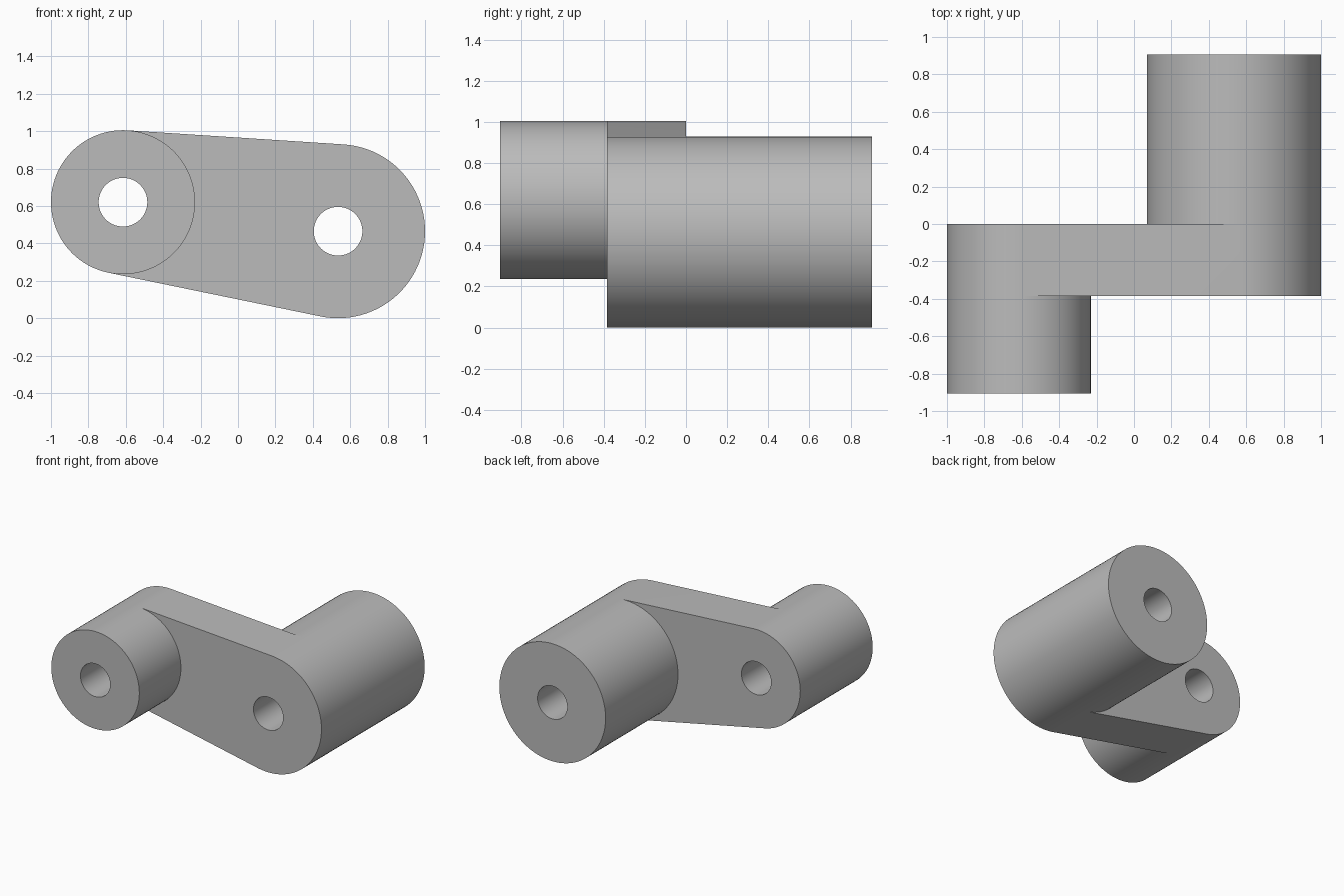
import bpy, bmesh
from math import asin, atan2, cos, sin, pi, hypot, radians

cube = bpy.data.objects.get("Cube")
if cube:
    bpy.data.objects.remove(cube, do_unlink=True)

# Main dimensions: centres (x, z), radii and depth levels along y
SMALL, SMALL_R = (-0.615, 0.62), 0.385
LARGE, LARGE_R = (0.535, 0.465), 0.465
HOLE_R = 0.13
FRONT, WEB_FRONT, WEB_BACK, BACK = -0.905, -0.385, 0.0, 0.905
STEPS = 48

# Directions in which the two straight sides touch both round ends
dx, dz = LARGE[0] - SMALL[0], LARGE[1] - SMALL[1]
tilt = atan2(dz, dx)
spread = asin((LARGE_R - SMALL_R) / hypot(dx, dz))
top = tilt + spread + pi / 2
bottom = tilt - spread - pi / 2

bm = bmesh.new()


def arc(centre, radius, start, end):
    angles = [start + (end - start) * i / STEPS for i in range(STEPS + 1)]
    return [(centre[0] + radius * cos(a), centre[1] + radius * sin(a)) for a in angles]


def strip(line_a, y_a, line_b, y_b):
    """Quads between two matching lines of points."""
    rows = [[bm.verts.new((x, y, z)) for x, z in line]
            for line, y in ((line_a, y_a), (line_b, y_b))]
    for i in range(len(line_a) - 1):
        bm.faces.new((rows[0][i], rows[0][i + 1], rows[1][i + 1], rows[1][i]))


def arcs(centre, radius):
    """Right half from bottom to top, then left half from top to bottom."""
    return arc(centre, radius, bottom, top), arc(centre, radius, top, bottom + 2 * pi)


def boss(centre, radius, ring_front, ring_back, wall_front, wall_back):
    """End rings, bore and outer wall of a hollow round boss."""
    for outer, bore in zip(arcs(centre, radius), arcs(centre, HOLE_R)):
        strip(outer, ring_front, bore, ring_front)
        strip(outer, ring_back, bore, ring_back)
        strip(bore, ring_front, bore, ring_back)
        strip(outer, wall_front, outer, wall_back)


# Round bosses
boss(SMALL, SMALL_R, FRONT, WEB_BACK, FRONT, WEB_FRONT)
boss(LARGE, LARGE_R, WEB_FRONT, BACK, WEB_BACK, BACK)

# Connecting web: flat faces, rounded ends and straight sides
small_right, small_left = arcs(SMALL, SMALL_R)
large_right, large_left = arcs(LARGE, LARGE_R)
for y in (WEB_FRONT, WEB_BACK):
    strip(small_right, y, large_left[::-1], y)
for edge in (small_left, large_right,
             [small_right[0], large_right[0]], [small_right[-1], large_right[-1]]):
    strip(edge, WEB_FRONT, edge, WEB_BACK)

bmesh.ops.remove_doubles(bm, verts=bm.verts, dist=0.0001)
bmesh.ops.recalc_face_normals(bm, faces=bm.faces)
mesh = bpy.data.meshes.new("crank_arm")
bm.to_mesh(mesh)
bm.free()
arm = bpy.data.objects.new("crank_arm", mesh)
bpy.context.collection.objects.link(arm)

# Plain grey metal
grey = bpy.data.materials.new("plain_grey")
grey.use_nodes = True
grey.diffuse_color = (0.5, 0.5, 0.5, 1)
grey.node_tree.nodes["Principled BSDF"].inputs["Base Color"].default_value = (0.5, 0.5, 0.5, 1)
mesh.materials.append(grey)

bpy.ops.object.select_all(action='DESELECT')
arm.select_set(True)
bpy.context.view_layer.objects.active = arm
bpy.ops.object.shade_smooth_by_angle(angle=radians(30))
